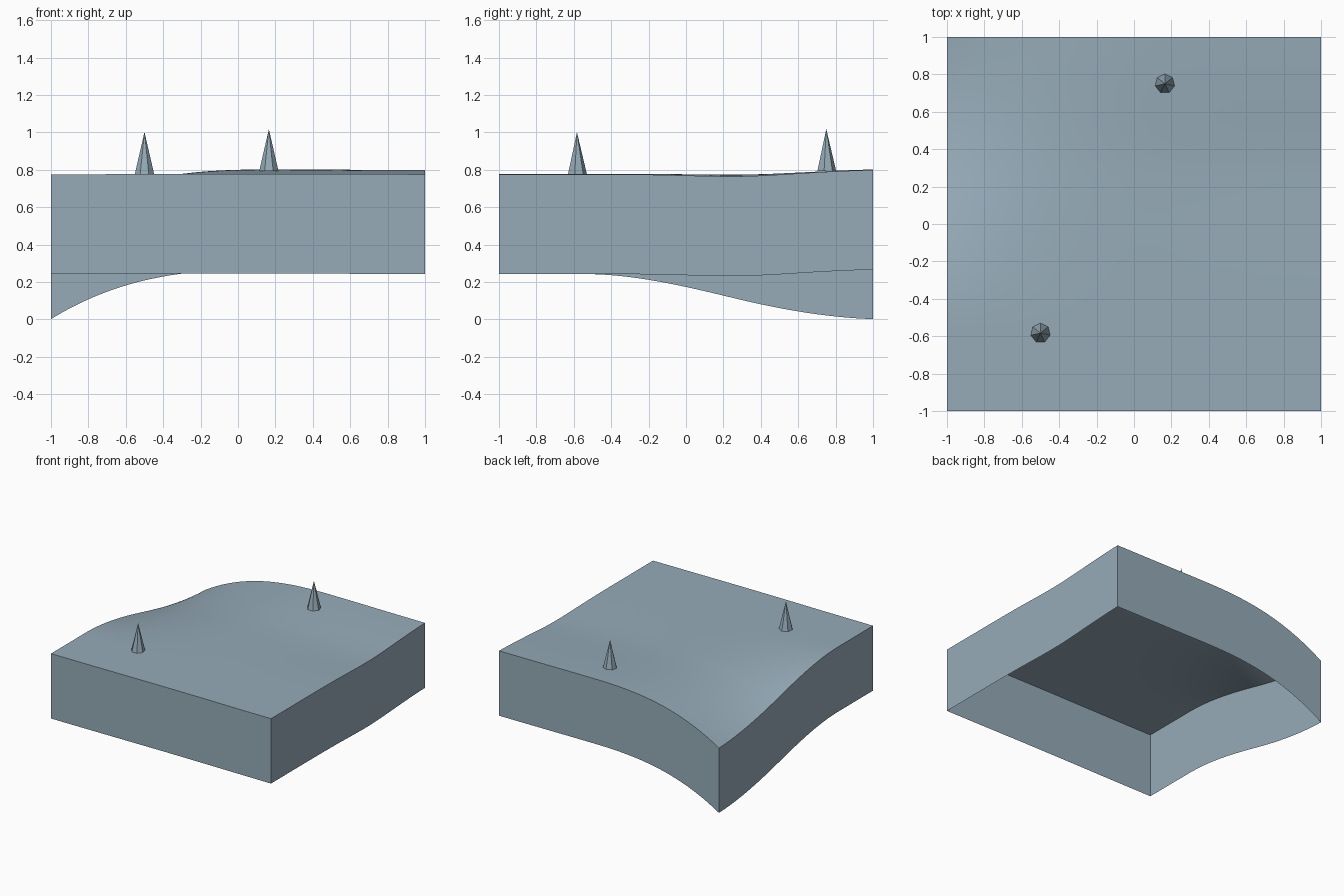
import bpy
import bmesh
import math

cube = bpy.data.objects.get("Cube")
if cube:
    bpy.data.objects.remove(cube, do_unlink=True)

WALL = 0.533      # constant skirt height
SEGMENTS = 40

slate = bpy.data.materials.new("slate_blue")
slate.use_nodes = True
colour = (0.305, 0.407, 0.479, 1)
slate.diffuse_color = colour
slate.node_tree.nodes["Principled BSDF"].inputs["Base Color"].default_value = colour


def smooth(value, low, high):
    t = min(max((value - low) / (high - low), 0), 1)
    return t * t * (3 - 2 * t)


def rim_height(x, y):
    """Height of the skirt's lower rim: gentle ground with one falling corner."""
    rise = 0.025 * smooth(y, 0.25, 1.15)
    dip = 0.011 * smooth(x, -0.5, 0.8) * math.exp(-((y - 0.25) / 0.35) ** 2)
    crest = 0.003 * math.exp(-((x - 0.1) / 0.6) ** 2)
    ground = 0.243 + rise - dip + crest
    fall = max((0.2 - x) / 1.2, 0) ** 2.8 * smooth(y, -0.55, 1.1)
    return ground - 0.267 * fall


def add_object(name, bm):
    mesh = bpy.data.meshes.new(name)
    bm.to_mesh(mesh)
    bm.free()
    mesh.materials.append(slate)
    obj = bpy.data.objects.new(name, mesh)
    bpy.context.collection.objects.link(obj)
    return obj


# Rolling ground with a skirt that is open underneath
bm = bmesh.new()
bmesh.ops.create_grid(bm, x_segments=SEGMENTS, y_segments=SEGMENTS, size=1)
for v in bm.verts:
    v.co.z = max(rim_height(v.co.x, v.co.y), 0) + WALL
for face in bm.faces:
    face.smooth = True
border = [e for e in bm.edges if e.is_boundary]
for edge in border:
    edge.smooth = False
skirt = bmesh.ops.extrude_edge_only(bm, edges=border)["geom"]
for item in skirt:
    if isinstance(item, bmesh.types.BMVert):
        item.co.z -= WALL
    elif isinstance(item, bmesh.types.BMFace):
        item.smooth = False
bmesh.ops.recalc_face_normals(bm, faces=bm.faces)
bm.faces.ensure_lookup_table()
top_face = max(bm.faces, key=lambda f: abs(f.normal.z))
if top_face.normal.z < 0:
    bmesh.ops.reverse_faces(bm, faces=bm.faces)
add_object("ground_block", bm)

# Faceted spikes standing on the ground
for name, x, y in (("front_spike", -0.5, -0.583), ("back_spike", 0.165, 0.75)):
    bm = bmesh.new()
    bmesh.ops.create_cone(bm, cap_ends=True, segments=7,
                          radius1=0.053, radius2=0, depth=0.225)
    bmesh.ops.remove_doubles(bm, verts=bm.verts, dist=0.0001)
    bmesh.ops.recalc_face_normals(bm, faces=bm.faces)
    spike = add_object(name, bm)
    spike.location = (x, y, rim_height(x, y) + WALL + 0.1125)
